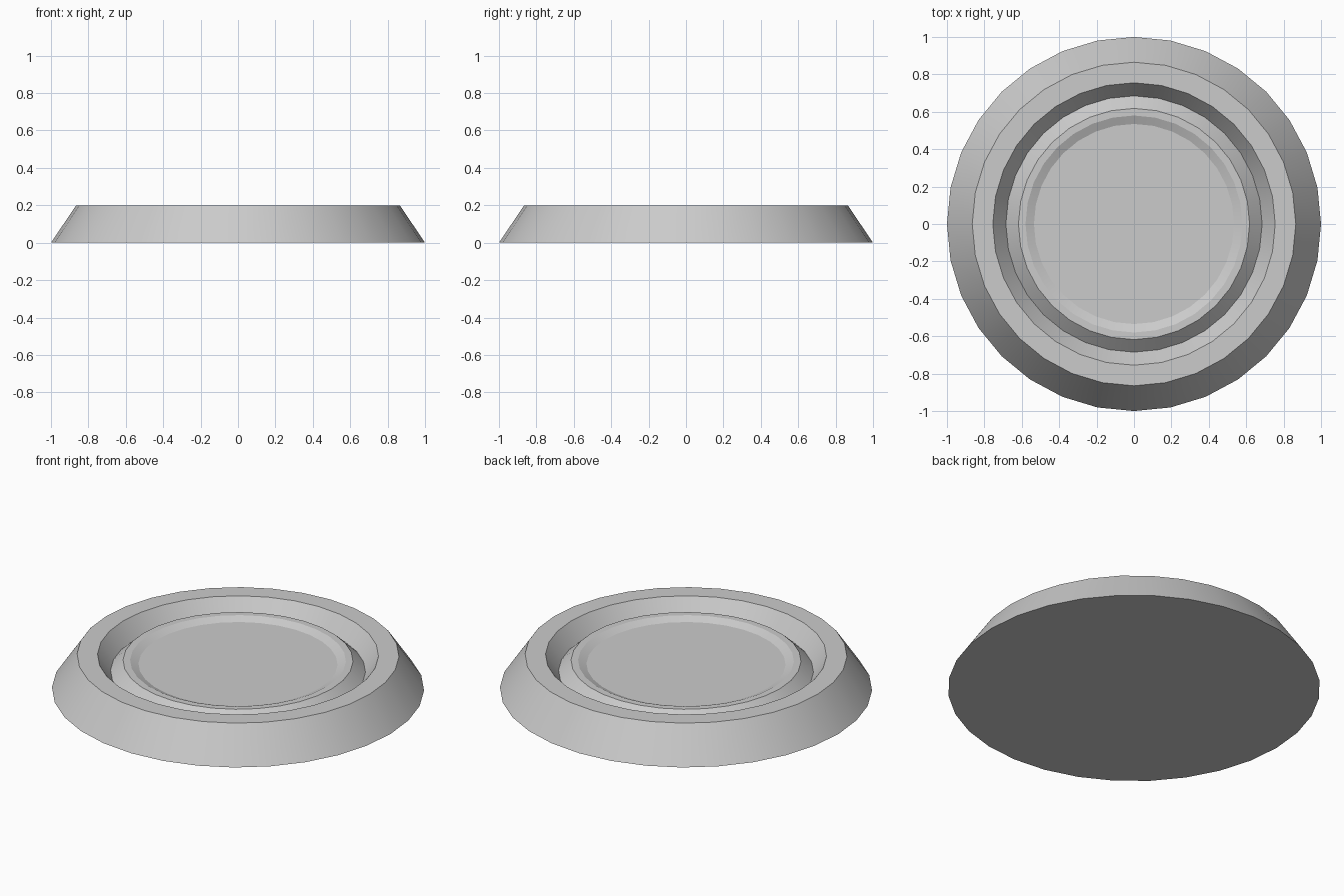
import bpy, bmesh
from math import cos, sin, tau, radians

if "Cube" in bpy.data.objects:
    bpy.data.objects.remove(bpy.data.objects["Cube"])

SIDES = 32

# Half profile (radius, height) from the base edge to the recessed centre
PROFILE = [
    (1.0, 0.0),      # base edge
    (0.865, 0.20),   # outer rim
    (0.755, 0.20),   # inner rim
    (0.685, 0.105),  # groove bottom
    (0.618, 0.167),  # raised disc edge
    (0.58, 0.167),   # disc lip
    (0.535, 0.147),  # shallow recess
]


def lathe(name, profile, sides):
    """Spin a profile about z and cap both ends with flat faces."""
    bm = bmesh.new()
    rings = [[bm.verts.new((r * cos(tau * i / sides), r * sin(tau * i / sides), z))
              for i in range(sides)] for r, z in profile]
    for low, high in zip(rings, rings[1:]):
        for i in range(sides):
            j = (i + 1) % sides
            bm.faces.new((low[i], low[j], high[j], high[i]))
    bm.faces.new(rings[0][::-1])
    bm.faces.new(rings[-1])
    mesh = bpy.data.meshes.new(name)
    bm.to_mesh(mesh)
    bm.free()
    obj = bpy.data.objects.new(name, mesh)
    bpy.context.collection.objects.link(obj)
    return obj


# Round plate with a V groove and a recessed disc
plate = lathe("round_plate", PROFILE, SIDES)
bpy.context.view_layer.objects.active = plate
plate.select_set(True)
bpy.ops.object.shade_smooth_by_angle(angle=radians(15))
